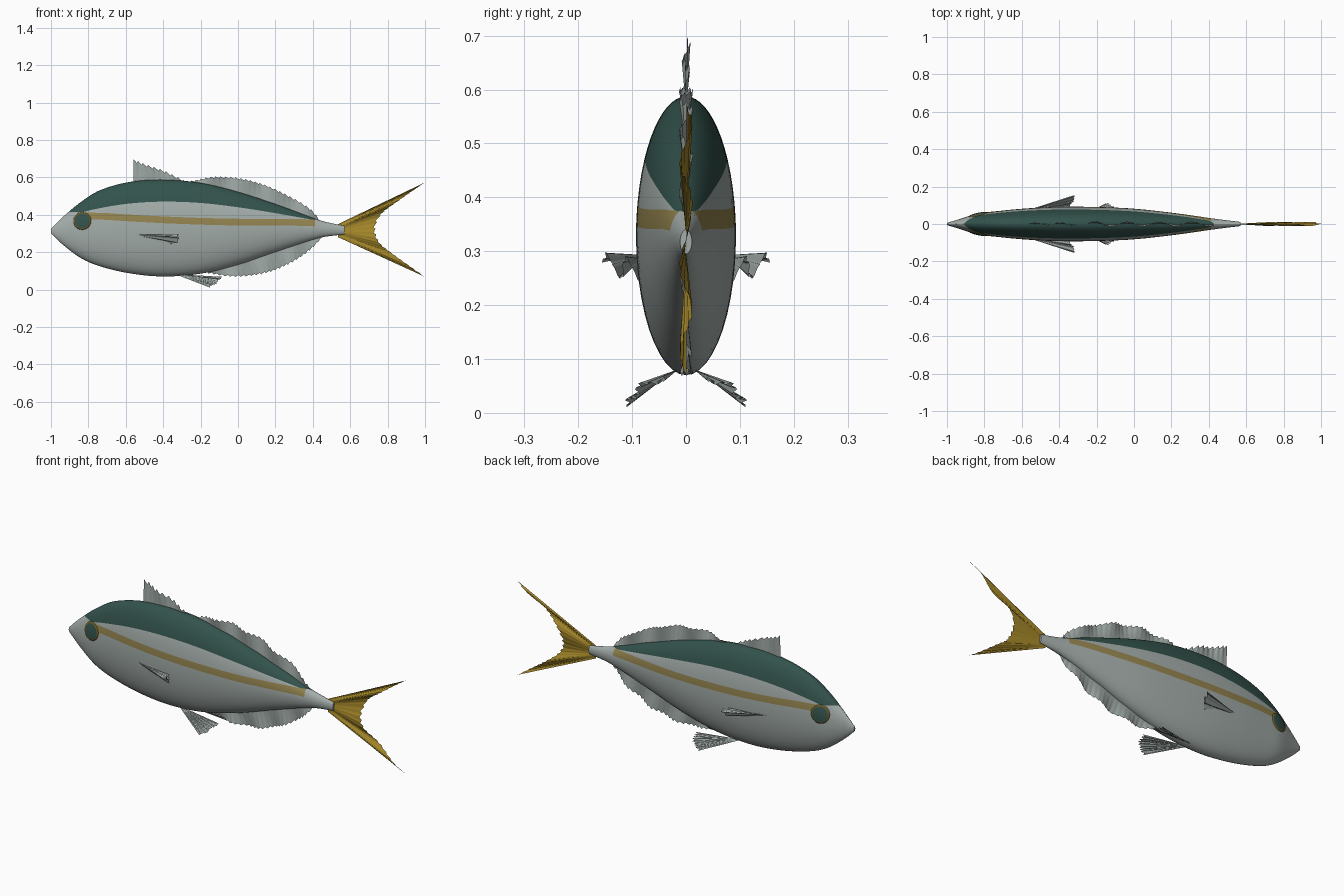
import bpy, bmesh
from math import sin, cos, asin, pi, sqrt, radians
from mathutils import Vector

cube = bpy.data.objects.get("Cube")
if cube:
    bpy.data.objects.remove(cube, do_unlink=True)


def material(name, rgb):
    mat = bpy.data.materials.new(name)
    mat.use_nodes = True
    mat.diffuse_color = (*rgb, 1)
    bsdf = next(n for n in mat.node_tree.nodes if n.type == 'BSDF_PRINCIPLED')
    bsdf.inputs["Base Color"].default_value = (*rgb, 1)
    bsdf.inputs["Roughness"].default_value = 0.6
    return mat


BELLY = material("silver grey", (.37, .42, .40))
BACK = material("dark teal", (.033, .085, .072))
STRIPE = material("muted gold", (.30, .235, .08))
TAIL = material("tail yellow", (.37, .24, .022))
RING = material("eye ring brown", (.13, .10, .025))
FIN = material("fin grey", (.34, .39, .37))


def smooth_curve(rows):
    """Cubic curve through rows of (key, values...); returns f(key) -> Vector."""
    keys = [r[0] for r in rows]
    vals = [Vector(r[1:]) for r in rows]
    last = len(rows) - 1

    def slope(i):
        a, b = max(i - 1, 0), min(i + 1, last)
        return (vals[b] - vals[a]) / (keys[b] - keys[a])

    def f(k):
        i = 0
        while i < last - 1 and k > keys[i + 1]:
            i += 1
        w = keys[i + 1] - keys[i]
        t = (k - keys[i]) / w
        return (vals[i] * (1 + 2 * t) * (1 - t) ** 2 + slope(i) * w * t * (1 - t) ** 2
                + vals[i + 1] * t * t * (3 - 2 * t) + slope(i + 1) * w * t * t * (t - 1))
    return f


def grid_object(name, rows, mats, pick=None, closed=False):
    """Skin a list of equally long point rows; pick(row, column) chooses the material."""
    bm = bmesh.new()
    vs = [[bm.verts.new(p) for p in row] for row in rows]
    n = len(rows[0])
    for i in range(len(rows) - 1):
        for j in range(n if closed else n - 1):
            k = (j + 1) % n
            face = bm.faces.new((vs[i][j], vs[i][k], vs[i + 1][k], vs[i + 1][j]))
            face.material_index = pick(i, j) if pick else 0
            face.smooth = True
    if closed:
        bm.faces.new(vs[0])
        bm.faces.new(vs[-1])
    bmesh.ops.recalc_face_normals(bm, faces=bm.faces)
    mesh = bpy.data.meshes.new(name)
    bm.to_mesh(mesh)
    bm.free()
    for m in mats:
        mesh.materials.append(m)
    obj = bpy.data.objects.new(name, mesh)
    bpy.context.collection.objects.link(obj)
    return obj


# Body: x, top, bottom, half width, lower edge of the dark back
profile = smooth_curve([
    (-1, .325, .30, .006, .33), (-.94, .385, .243, .024, .365),
    (-.84, .468, .168, .055, .41), (-.74, .53, .125, .068, .435),
    (-.58, .575, .087, .083, .46), (-.4, .587, .07, .092, .47),
    (-.2, .57, .085, .091, .463), (0, .522, .133, .082, .44),
    (.22, .45, .208, .058, .405), (.44, .37, .277, .027, .364),
    (.57, .34, .295, .011, .33)])
STATIONS = 120
SPANS = (12, 3, 3, 10)      # belly, stripe, gap, back
xs = [-1 + 1.57 * i / STATIONS for i in range(STATIONS + 1)]


def body_ring(x):
    top, bottom, width, dark = profile(x)
    c, h = (top + bottom) / 2, (top - bottom) / 2
    mid = .37 - .031 * x
    mid -= .01 * max(0, 1 - (x + .2) ** 2 * 4)
    limits = [-pi / 2]
    for z in (mid - .019, mid + .017, dark):
        a = asin(max(-1, min(1, (z - c) / h)))
        limits.append(min(max(a, limits[-1] + .01), pi / 2 - .05 + .01 * len(limits)))
    limits.append(pi / 2)
    angles = [limits[s] + (limits[s + 1] - limits[s]) * k / n
              for s, n in enumerate(SPANS) for k in range(n)] + [pi / 2]
    side = [(width * cos(a), c + h * sin(a)) for a in angles]
    return ([Vector((x, y, z)) for y, z in side]
            + [Vector((x, -y, z)) for y, z in side[-2:0:-1]])


def body_colour(i, j):
    half = sum(SPANS)
    j = j if j < half else 2 * half - 1 - j
    x = (xs[i] + xs[i + 1]) / 2
    if j >= half - SPANS[3] and -.965 < x < .43:
        return 1
    if SPANS[0] <= j < SPANS[0] + SPANS[1] and -.82 < x < .41:
        return 2
    return 0


grid_object("body", [body_ring(x) for x in xs], [BELLY, BACK, STRIPE], body_colour, True)


# Eyes: thin discs that follow the head, dark inside a brown ring
def skin_y(x, z):
    top, bottom, width, _ = profile(x)
    u = (2 * z - top - bottom) / (top - bottom)
    return width * sqrt(max(0, 1 - u * u))


for side, label in ((1, "left"), (-1, "right")):
    rings = []
    for r, lift in ((.001, .005), (.02, .005), (.039, .004), (.047, .003), (.048, -.002)):
        ring = []
        for k in range(32):
            x, z = -.833 + r * cos(k * pi / 16), .367 + r * sin(k * pi / 16)
            ring.append(Vector((x, side * (skin_y(x, z) + lift), z)))
        rings.append(ring)
    grid_object(label + "_eye", rings, [BACK, RING], lambda i, j: int(i > 1), True)


# Fins: rippled sheets from a root line to a toothed outer edge
def fin(name, root, edge, mat, teeth, depth, ripple, waves, axis=(0, 1, 0), pleat=0.0):
    columns, steps = teeth * 4, 8
    rows = []
    for i in range(columns + 1):
        t = i / columns
        a, b = root(t), edge(t)
        ray = b - a
        cut = min(depth / max(ray.length, .001), .5) * (i % 4) / 4
        sway = ripple * sin(t * waves * 2 * pi) + pleat * (-1) ** (i // 2)
        rows.append([a + ray * v * (1 - cut) + Vector(axis) * sway * v
                     for v in (s / steps for s in range(steps + 1))])
    return grid_object(name, rows, [mat])


def flat(x, z):
    return Vector((x, 0, z))


def body_edge(x0, x1, index, inset):
    return lambda t: flat(x0 + (x1 - x0) * t, profile(x0 + (x1 - x0) * t)[index] + inset)


def outline(rows):
    f = smooth_curve(rows)
    return lambda t: flat(*f(t))


fin("front_dorsal_fin", body_edge(-.56, -.29, 0, -.02),
    outline([(0, -.56, .698), (.3, -.49, .67), (.65, -.39, .635), (1, -.29, .585)]),
    FIN, 9, .018, .006, 2, pleat=.002)
fin("rear_dorsal_fin", body_edge(-.25, .44, 0, -.015),
    outline([(0, -.25, .582), (.18, -.13, .604), (.38, .01, .596), (.58, .145, .56),
             (.78, .285, .495), (.92, .39, .43), (1, .44, .37)]),
    FIN, 26, .012, .012, 4, pleat=.001)
fin("anal_fin", body_edge(-.16, .45, 1, .015),
    outline([(0, -.16, .085), (.2, -.02, .068), (.45, .145, .086), (.7, .285, .142),
             (.88, .385, .21), (1, .45, .275)]),
    FIN, 24, .012, .01, 4, pleat=.001)
fin("tail_fin", lambda t: flat(.535, .35 - .07 * t),
    outline([(0, 1, .573), (.25, .85, .468), (.4, .765, .4), (.5, .735, .325),
             (.62, .76, .25), (.75, .83, .19), (1, 1, .068)]),
    TAIL, 22, .016, .011, 3, pleat=.001)


# Paired fins: fans opening from a short root
def paired_fin(name, root_a, root_b, tip_a, tip_b, bulge, axis, ripple):
    for side, label in ((1, "left"), (-1, "right")):
        def place(p):
            return Vector((p[0], p[1] * side, p[2]))
        ra, rb, ta, tb = map(place, (root_a, root_b, tip_a, tip_b))
        fin(label + name, lambda t: ra.lerp(rb, t),
            lambda t: ta.lerp(tb, t) + place(bulge) * sin(pi * t),
            FIN, 8, .014, ripple, 2, place(axis), .004)


paired_fin("_pectoral_fin", (-.55, .08, .295), (-.53, .078, .28),
           (-.315, .155, .275), (-.36, .08, .262), (.015, 0, 0), (0, .2, 1), .02)
paired_fin("_pelvic_fin", (-.33, .02, .08), (-.3, .015, .08),
           (-.15, .108, .008), (-.085, .04, .066), (.012, .018, .004), (0, .6, .6), .007)
